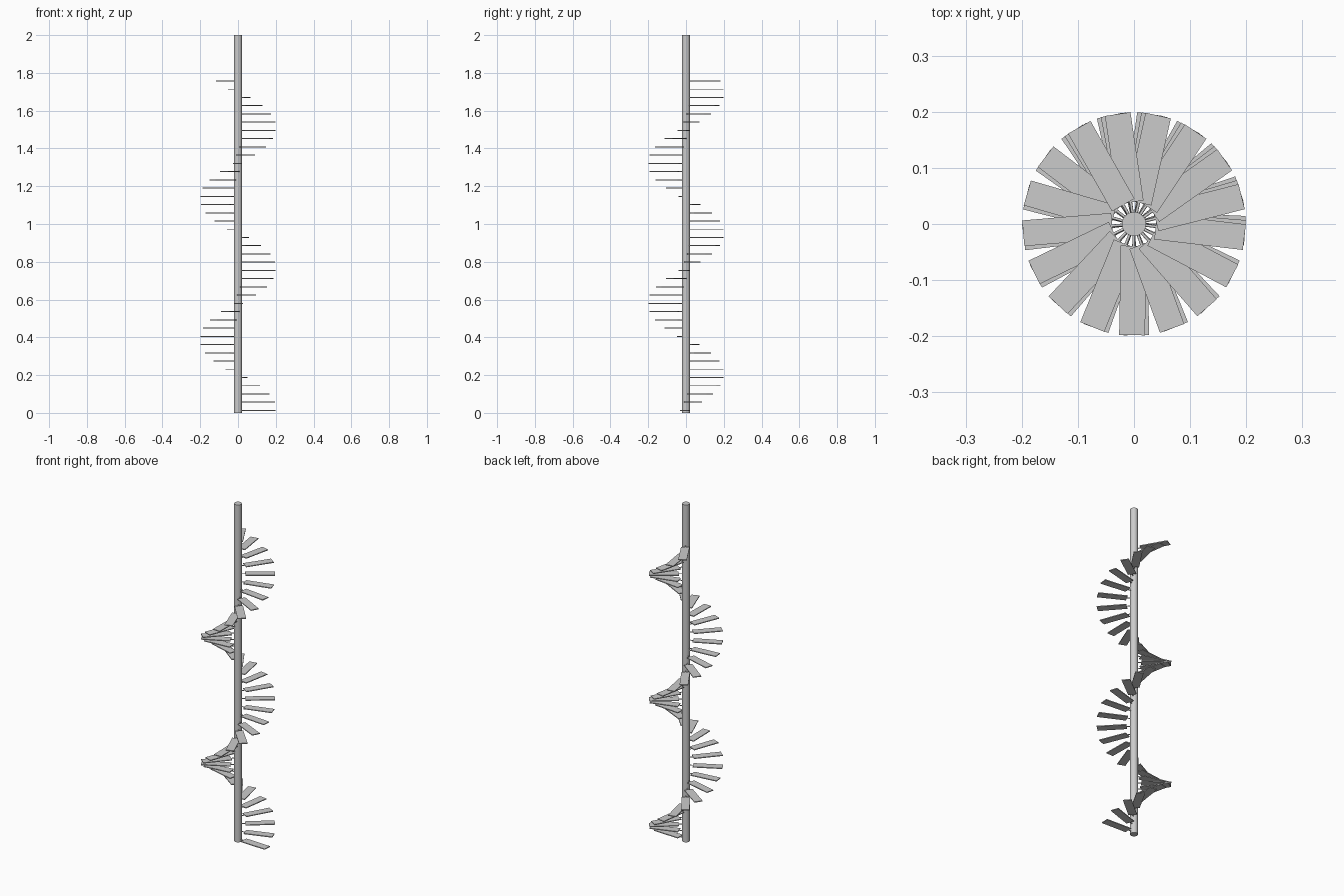
import bpy, bmesh
from math import radians
from mathutils import Matrix

if "Cube" in bpy.data.objects:
    bpy.data.objects.remove(bpy.data.objects["Cube"])

STEPS, RISE, TURN, START = 41, 0.0436, radians(21.05), radians(-2.5)
FIRST_Z = 0.013


def finish(name, bm):
    mesh = bpy.data.meshes.new(name)
    bm.to_mesh(mesh)
    bm.free()
    ob = bpy.data.objects.new(name, mesh)
    bpy.context.collection.objects.link(ob)
    return ob


def smooth(ob):
    bpy.ops.object.select_all(action='DESELECT')
    ob.select_set(True)
    bpy.context.view_layer.objects.active = ob
    bpy.ops.object.shade_smooth_by_angle(angle=radians(40))


# central pole
bm = bmesh.new()
bmesh.ops.create_cone(bm, cap_ends=True, segments=32, radius1=0.0215, radius2=0.0215,
                      depth=2, matrix=Matrix.Translation((0, 0, 1)))
smooth(finish("central_pole", bm))

# flat treads and the thin rods joining them to the pole
treads, rods = bmesh.new(), bmesh.new()
for i in range(STEPS):
    place = Matrix.Translation((0, 0, FIRST_Z + i * RISE)) @ Matrix.Rotation(START + i * TURN, 4, 'Z')
    bmesh.ops.create_cube(treads, size=1, matrix=place @ Matrix.Translation((0.1185, 0, 0))
                          @ Matrix.Diagonal((0.159, 0.046, 0.005, 1)))
    bmesh.ops.create_cone(rods, cap_ends=True, segments=12, radius1=0.0025, radius2=0.0025, depth=0.03,
                          matrix=place @ Matrix.Translation((0.031, 0, 0))
                          @ Matrix.Rotation(radians(90), 4, 'Y'))
finish("stair_treads", treads)
smooth(finish("tread_rods", rods))
